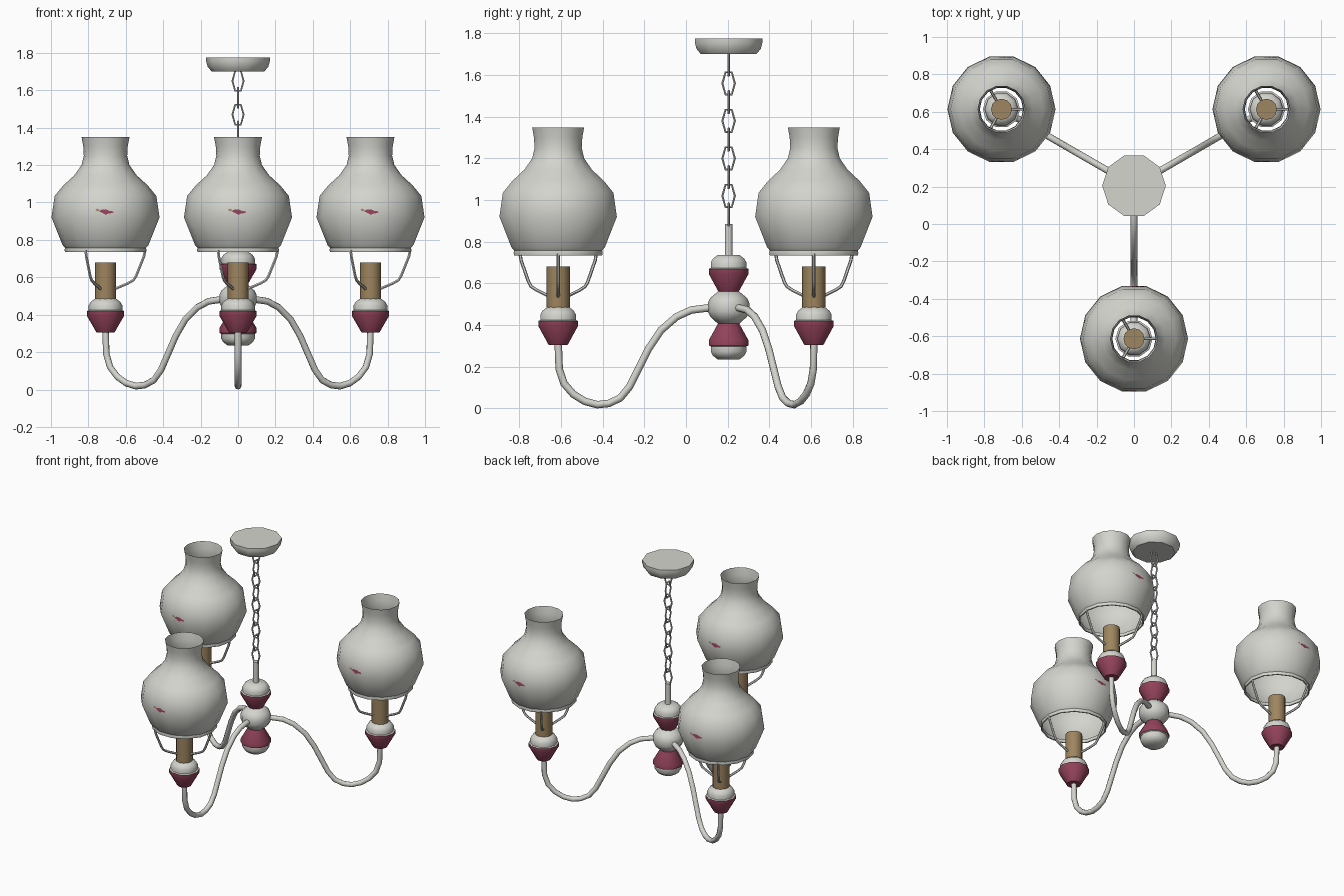
import bpy, bmesh, math

if "Cube" in bpy.data.objects:
    bpy.data.objects.remove(bpy.data.objects["Cube"])

HUB_Y = 0.2045      # centre column
REACH = 0.818       # arm length
SIDES = 14          # shade sides


def material(name, rgb):
    m = bpy.data.materials.new(name)
    m.diffuse_color = (*rgb, 1)
    m.use_nodes = True
    m.node_tree.nodes["Principled BSDF"].inputs["Base Color"].default_value = m.diffuse_color
    return m


white = material("warm_white", (0.66, 0.66, 0.62))
maroon = material("maroon", (0.29, 0.055, 0.105))
tan = material("tan", (0.34, 0.235, 0.115))


def finish(obj, angle=45):
    bpy.ops.object.select_all(action='DESELECT')
    obj.select_set(True)
    bpy.context.view_layer.objects.active = obj
    bpy.ops.object.shade_smooth_by_angle(angle=math.radians(angle))
    return obj


def lathe(name, profile, n, loc, mats, closed=False, rule=None):
    """Revolve (radius, z) points, listed upwards on the outside."""
    bm = bmesh.new()
    rings = []
    for r, z in profile:
        if r == 0:
            rings.append([bm.verts.new((0, 0, z))] * n)
        else:
            rings.append([bm.verts.new((r * math.cos(2 * math.pi * i / n),
                                        r * math.sin(2 * math.pi * i / n), z)) for i in range(n)])
    pairs = list(zip(rings, rings[1:]))
    if closed:
        pairs.append((rings[-1], rings[0]))
    for a, b in pairs:
        for i in range(n):
            j = (i + 1) % n
            face = bm.faces.new(list(dict.fromkeys((a[i], a[j], b[j], b[i]))))
            if rule:
                face.material_index = rule(face.calc_center_median())
    me = bpy.data.meshes.new(name)
    bm.to_mesh(me)
    bm.free()
    for m in mats:
        me.materials.append(m)
    obj = bpy.data.objects.new(name, me)
    bpy.context.collection.objects.link(obj)
    obj.location = loc
    return finish(obj)


def tube(name, points, radius, loc, rot_z=0, cyclic=False, res=2):
    cu = bpy.data.curves.new(name, 'CURVE')
    cu.dimensions = '3D'
    cu.bevel_depth = radius
    cu.bevel_resolution = res
    cu.use_fill_caps = not cyclic
    sp = cu.splines.new('POLY')
    sp.points.add(len(points) - 1)
    for p, co in zip(sp.points, points):
        p.co = (*co, 1)
    sp.use_cyclic_u = cyclic
    obj = bpy.data.objects.new(name, cu)
    bpy.context.collection.objects.link(obj)
    cu.materials.append(white)
    obj.location = loc
    obj.rotation_euler.z = rot_z
    bpy.ops.object.select_all(action='DESELECT')
    obj.select_set(True)
    bpy.context.view_layer.objects.active = obj
    bpy.ops.object.convert(target='MESH')
    return finish(bpy.context.object, 50)


def plate(name, outline, mat, x, y, side):
    """Thin painted patch on the flat front (-1) or back (1) shade facet."""
    verts = []
    for u, z in reversed(outline):
        r = 0.289 - (z - 0.92) * 0.017 / 0.115
        verts.append((x - side * u, y + side * (r * math.cos(math.pi / SIDES) + 0.002), z))
    me = bpy.data.meshes.new(name)
    me.from_pydata(verts, [], [range(len(verts))])
    me.materials.append(mat)
    bpy.context.collection.objects.link(bpy.data.objects.new(name, me))


CUP = [(0, 0.305), (0.048, 0.305), (0.1, 0.395), (0.1, 0.42), (0.09, 0.424),
       (0.09, 0.45), (0.08, 0.468), (0.056, 0.486), (0, 0.486)]


def cup(name, loc, flip=False):
    obj = lathe(name, CUP, 10, loc, [white, maroon], rule=lambda c: 1 if c.z < 0.421 else 0)
    if flip:
        obj.rotation_euler.x = math.pi


SHADE = [(0.214, 0.755), (0.23, 0.773), (0.289, 0.92), (0.272, 1.035), (0.225, 1.092),
         (0.167, 1.145), (0.128, 1.2), (0.116, 1.25), (0.119, 1.3), (0.128, 1.349)]
RIM = [(0.208, 0.735), (0.217, 0.735), (0.219, 0.746), (0.217, 0.757), (0.208, 0.757)]
ARM = [(0.04, 0.48), (0.10, 0.482), (0.18, 0.472), (0.25, 0.44), (0.325, 0.375), (0.385, 0.285),
       (0.435, 0.185), (0.475, 0.105), (0.52, 0.05), (0.575, 0.024), (0.63, 0.018),
       (0.69, 0.034), (0.745, 0.068), (0.79, 0.12), (0.813, 0.19), (0.818, 0.32)]
WIRE = [(0.212, 0.745), (0.205, 0.71), (0.165, 0.61), (0.15, 0.585), (0.118, 0.567), (0.05, 0.538)]
PETAL = [(-0.035, 0.953), (-0.02, 0.962), (0.005, 0.962), (0.022, 0.955), (0.043, 0.952),
         (0.04, 0.943), (0.018, 0.942), (0.002, 0.934), (-0.015, 0.943)]
BUD = [(-0.055, 0.962), (-0.042, 0.967), (-0.028, 0.958), (-0.045, 0.952)]

# three arms, each with cup, candle, shade holder, shade and painted flowers
for k, deg in enumerate((-90, 30, 150), 1):
    a = math.radians(deg)
    x, y = REACH * math.cos(a), HUB_Y + REACH * math.sin(a)
    tube(f"arm_{k}", [(d, 0, z) for d, z in ARM], 0.018, (0, HUB_Y, 0), a)
    cup(f"lamp_cup_{k}", (x, y, 0))
    lathe(f"candle_{k}", [(0, 0.48), (0.056, 0.48), (0.056, 0.68), (0, 0.68)], 12, (x, y, 0), [tan])
    for w in range(3):
        tube(f"holder_wire_{k}_{w + 1}", [(d, 0, z) for d, z in WIRE], 0.008,
             (x, y, 0), math.radians(120 * w), res=1)
    lathe(f"shade_rim_{k}", RIM, SIDES, (x, y, 0), [white], closed=True)
    lathe(f"shade_{k}", SHADE, SIDES, (x, y, 0), [white])
    for side, label in ((-1, "front"), (1, "back")):
        plate(f"flower_{label}_{k}", PETAL, maroon, x, y, side)
        plate(f"flower_bud_{label}_{k}", BUD, tan, x, y, side)

# centre column
hub = (0, HUB_Y, 0)
lathe("hub", [(0, 0.405), (0.05, 0.405), (0.088, 0.44), (0.1, 0.465), (0.1, 0.505),
              (0.088, 0.53), (0.05, 0.562), (0, 0.562)], 12, hub, [white])
cup("upper_cup", (0, HUB_Y, 0.25))
cup("lower_cup", (0, HUB_Y, 0.722), flip=True)
lathe("stem", [(0, 0.72), (0.019, 0.72), (0.019, 0.885), (0, 0.885)], 10, hub, [white])

# chain of hexagonal links, turned alternately
LINK = [(0.03 * math.cos(i * math.pi / 3), 0, 0.062 * math.sin(i * math.pi / 3)) for i in range(6)]
for i in range(9):
    tube(f"chain_link_{i + 1}", LINK, 0.006, (0, HUB_Y, 0.93 + 0.09 * i),
         (i % 2) * math.pi / 2, cyclic=True, res=1)

# ceiling canopy
lathe("canopy", [(0, 1.70), (0.14, 1.70), (0.162, 1.725), (0.17, 1.755), (0.17, 1.775), (0, 1.775)],
      10, hub, [white])
